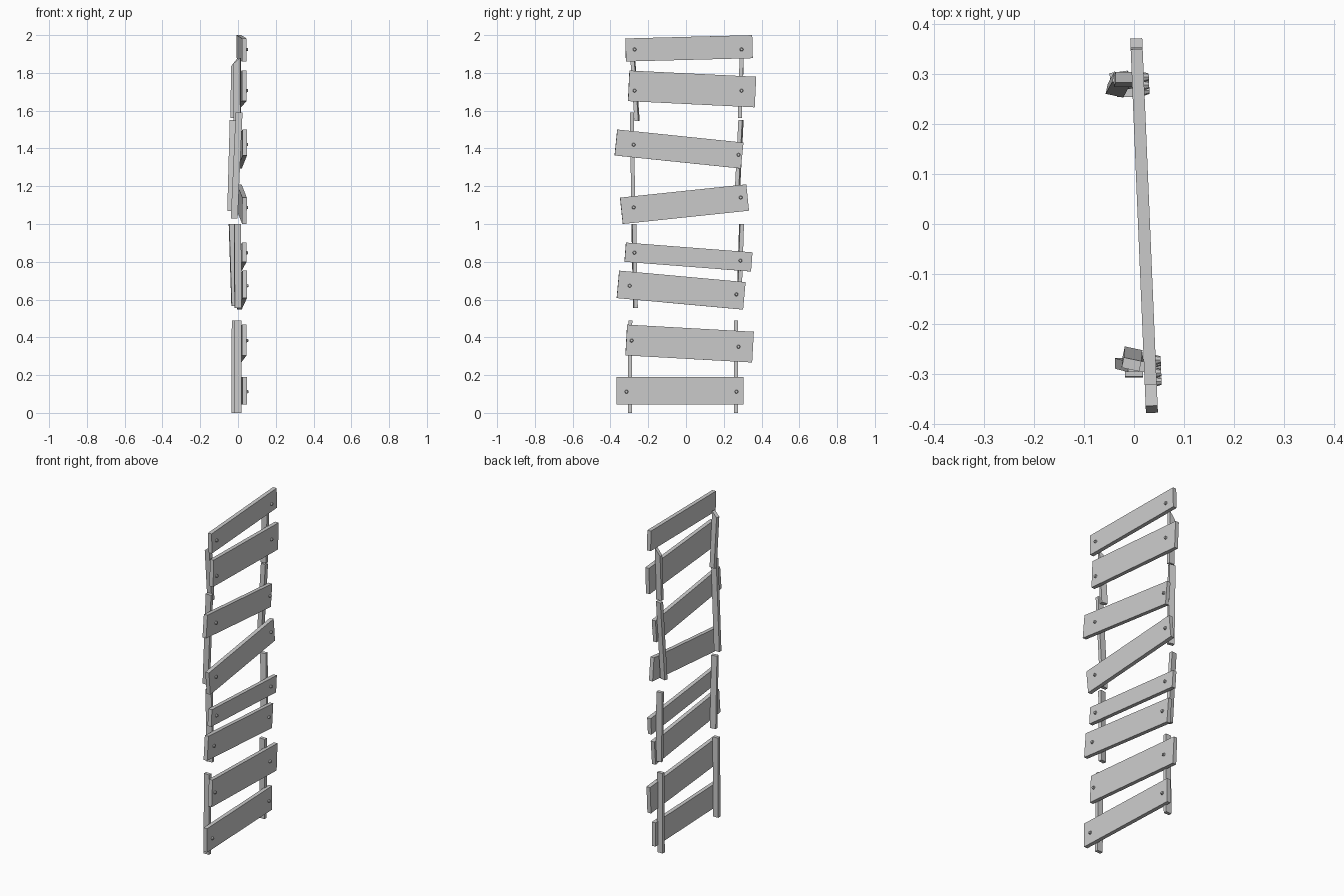
import bpy, bmesh, math
from mathutils import Matrix, Vector

cube = bpy.data.objects.get("Cube")
if cube:
    bpy.data.objects.remove(cube, do_unlink=True)

grey = bpy.data.materials.new("weathered_grey")
grey.use_nodes = True
grey.diffuse_color = (0.6, 0.6, 0.6, 1)
grey.node_tree.nodes["Principled BSDF"].inputs["Base Color"].default_value = (0.6, 0.6, 0.6, 1)

YAW = math.radians(2.4)
PLANK_X = 0.02
THICK = 0.024


def finish(name, bm):
    bmesh.ops.recalc_face_normals(bm, faces=bm.faces[:])
    mesh = bpy.data.meshes.new(name)
    bm.to_mesh(mesh)
    bm.free()
    mesh.materials.append(grey)
    obj = bpy.data.objects.new(name, mesh)
    bpy.context.collection.objects.link(obj)
    return obj


def plank(name, y, z, width, tilt):
    bm = bmesh.new()
    bmesh.ops.create_cube(bm, size=1)
    bmesh.ops.scale(bm, vec=(THICK, 0.672, width), verts=bm.verts[:])
    place = (Matrix.Translation((PLANK_X - math.tan(YAW) * y, y, z))
             @ Matrix.Rotation(YAW, 4, 'Z')
             @ Matrix.Rotation(math.radians(tilt), 4, 'X'))
    bm.transform(place)
    finish(name, bm)


def nail(name, y, z):
    # Low domed head standing just proud of the plank face
    bm = bmesh.new()
    bmesh.ops.create_cone(bm, cap_ends=True, segments=8,
                          radius1=0.011, radius2=0.007, depth=0.014)
    x = PLANK_X - math.tan(YAW) * y + THICK / 2 + 0.003
    bm.transform(Matrix.Translation((x, y, z)) @ Matrix.Rotation(YAW, 4, 'Z')
                 @ Matrix.Rotation(math.pi / 2, 4, 'Y'))
    finish(name, bm)


def rail(name, bottom, top, slant=0.0, twist=0.0):
    # Leaning square-cut stick; slant lowers the back edge of its broken top
    bm = bmesh.new()
    bmesh.ops.create_cube(bm, size=1)
    turn = Matrix.Rotation(math.radians(twist), 3, 'Z')
    for v in bm.verts:
        end = Vector(top if v.co.z > 0 else bottom)
        if v.co.z > 0 and v.co.x < 0:
            end.z -= slant
        v.co = end + turn @ Vector((v.co.x * 0.036, v.co.y * 0.021, 0))
    finish(name, bm)


# Planks from the bottom up: centre y, centre z, width, tilt, then nail y and z pairs
planks = [
    (-0.032, 0.118, 0.146, 0, (-0.315, 0.112), (0.267, 0.112)),
    (0.019, 0.367, 0.163, -3.2, (-0.288, 0.383), (0.278, 0.35)),
    (-0.026, 0.65, 0.146, -5.2, (-0.298, 0.673), (0.267, 0.627)),
    (0.013, 0.825, 0.102, -4.4, (-0.273, 0.848), (0.288, 0.806)),
    (-0.008, 1.105, 0.14, 6, (-0.277, 1.088), (0.29, 1.14)),
    (-0.037, 1.397, 0.138, -5.9, (-0.277, 1.42), (0.278, 1.366)),
    (0.032, 1.715, 0.162, -2.8, (-0.272, 1.706), (0.294, 1.706)),
    (0.016, 1.93, 0.122, 1.5, (-0.272, 1.924), (0.294, 1.924)),
]
for i, (y, z, width, tilt, *nails) in enumerate(planks, 1):
    plank(f"plank_{i}", y, z, width, tilt)
    for side, spot in zip(("front", "back"), nails):
        nail(f"{side}_nail_{i}", *spot)

# Broken rail pieces on the front side
rail("front_rail_1", (0, -0.297, 0), (0, -0.295, 0.49))
rail("front_rail_2", (0, -0.268, 0.555), (-0.003, -0.276, 1.0), twist=8)
rail("front_rail_3", (-0.02, -0.279, 1.03), (0.006, -0.286, 1.59))
rail("front_rail_4", (-0.003, -0.259, 1.545), (-0.005, -0.281, 1.88), 0.03, -12)

# Broken rail pieces on the back side
rail("back_rail_1", (-0.016, 0.265, 0), (-0.015, 0.265, 0.49))
rail("back_rail_2", (-0.016, 0.28, 0.565), (-0.03, 0.294, 1.0), twist=8)
rail("back_rail_3", (-0.037, 0.267, 1.07), (-0.024, 0.291, 1.55), twist=-12)
rail("back_rail_4", (-0.022, 0.285, 1.56), (-0.019, 0.294, 1.88), 0.045)
